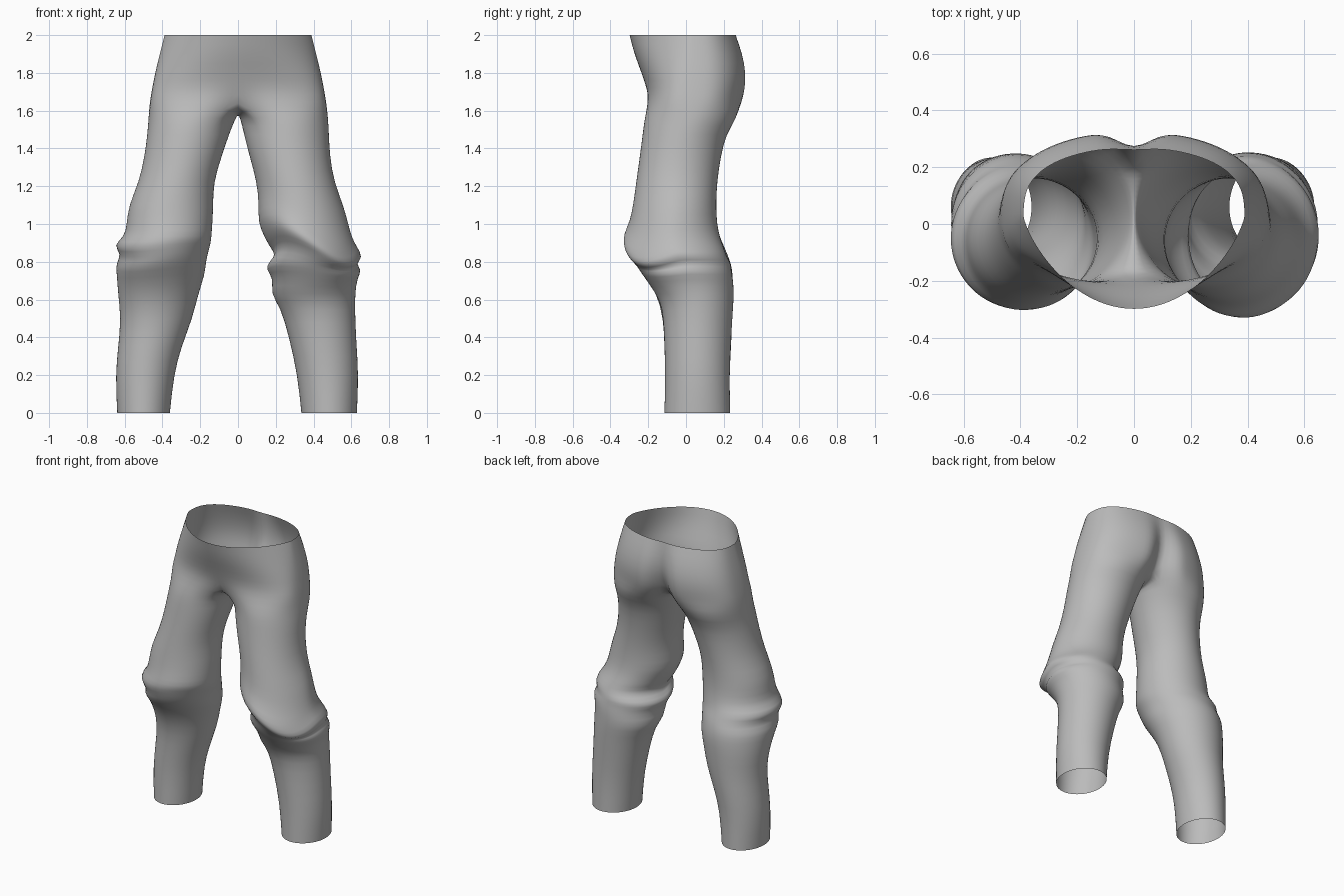
import bpy, bmesh
from math import sin, cos, pi, exp, radians

cube = bpy.data.objects.get("Cube")
if cube:
    bpy.data.objects.remove(cube)

OUTER, INNER = 24, 10        # segments around the outside and the inseam
SPREAD = radians(40)         # how far the outside wraps towards the inseam

# Hip sections: height, half width, front, back, front roundness, front dip, back cleft
HIPS = [
    (2.0, .39, -.30, .27, 1.5, 0, .01),
    (1.9, .415, -.275, .31, 1.2, 0, .04),
    (1.8, .44, -.235, .33, .9, 0, .07),
    (1.72, .455, -.21, .325, .75, 0, .1),
    (1.65, .468, -.215, .31, .65, .03, .13),
]

# Leg sections: height, inseam, outseam, front, back, slant of the front fold
LEFT_LEG = [
    (1.56, .012, .478, -.22, .27, 0),
    (1.48, .03, .482, -.23, .215, 0),
    (1.36, .06, .487, -.245, .185, 0),
    (1.22, .10, .51, -.265, .165, .02),
    (1.1, .11, .56, -.28, .16, .06),
    (1.0, .105, .585, -.30, .165, .1),
    (.93, .14, .605, -.335, .18, .12),
    (.88, .165, .63, -.33, .2, .12),
    (.83, .205, .665, -.3, .215, .1),
    (.79, .16, .62, -.265, .24, .06),
    (.76, .145, .66, -.25, .24, .04),
    (.71, .19, .63, -.215, .25, .02),
    (.63, .17, .622, -.16, .255, 0),
    (.56, .225, .62, -.125, .25, 0),
    (.4, .27, .625, -.115, .24, 0),
    (.2, .315, .64, -.11, .23, 0),
    (0, .335, .63, -.115, .235, 0),
]
RIGHT_LEG = [
    (1.56, .012, .475, -.22, .27, 0),
    (1.48, .045, .48, -.23, .215, 0),
    (1.36, .085, .495, -.24, .185, 0),
    (1.22, .13, .525, -.255, .165, 0),
    (1.1, .13, .58, -.27, .16, 0),
    (1.0, .135, .59, -.285, .165, 0),
    (.93, .14, .602, -.305, .18, 0),
    (.89, .145, .665, -.305, .2, .02),
    (.84, .16, .615, -.285, .22, .03),
    (.79, .17, .65, -.27, .24, .03),
    (.73, .175, .642, -.22, .25, .02),
    (.63, .21, .636, -.155, .25, 0),
    (.5, .24, .62, -.12, .245, 0),
    (.35, .3, .635, -.115, .24, 0),
    (.2, .34, .65, -.11, .23, 0),
    (0, .36, .64, -.115, .235, 0),
]


def hip_row(z, half, front, back, roundness, dip, cleft):
    """Half of the hip section, from front centre round to back centre."""
    mid = .03
    row = []
    for i in range(OUTER + 1):
        t = pi * i / OUTER
        x, c = half * sin(t), cos(t)
        if i in (0, OUTER):
            x = 0
        if c > 0:
            y = mid + (front - mid) * c ** roundness + dip * exp(-(x / .1) ** 2)
        else:
            y = mid + (back - mid) * (-c) ** .7 - cleft * exp(-(x / .06) ** 2)
        row.append((x, y, z))
    return row


def crotch_row(last):
    """Inseam points under the hips, from back centre to front centre."""
    (_, front, z), (_, back, _) = last[0], last[-1]
    row = []
    for k in range(1, INNER):
        u = k / INNER
        row.append((0, back + (front - back) * u, z - .07 * sin(pi * u)))
    return row


def leg_row(z, inner, outer, front, back, slant):
    """Closed oval section of one leg."""
    cx, rx = (inner + outer) / 2, (outer - inner) / 2
    cy, ry = (front + back) / 2, (back - front) / 2
    wrap = pi + 2 * SPREAD
    angles = [-SPREAD + wrap * i / OUTER for i in range(OUTER + 1)]
    angles += [angles[-1] + (2 * pi - wrap) * k / INNER for k in range(1, INNER)]
    return [(cx + rx * sin(a), cy - ry * cos(a),
             z - slant * max(0, cos(a)) * sin(a)) for a in angles]


def bridge(bm, upper, lower, closed):
    n = len(upper)
    for i in range(n if closed else n - 1):
        j = (i + 1) % n
        bm.faces.new((upper[i], upper[j], lower[j], lower[i]))


def add_side(bm, side, legs):
    def place(points):
        return [bm.verts.new((side * x, y, z)) for x, y, z in points]

    hips = [hip_row(*h) for h in HIPS]
    rows = [place(h) for h in hips]
    for upper, lower in zip(rows, rows[1:]):
        bridge(bm, upper, lower, False)
    # The last hip row plus the inseam becomes the top of the leg
    ring = rows[-1] + place(crotch_row(hips[-1]))
    for section in legs:
        lower = place(leg_row(*section))
        bridge(bm, ring, lower, True)
        ring = lower


# Both sides joined along the centre seam
bm = bmesh.new()
add_side(bm, 1, LEFT_LEG)
add_side(bm, -1, RIGHT_LEG)
bmesh.ops.remove_doubles(bm, verts=bm.verts[:], dist=.0005)
bmesh.ops.recalc_face_normals(bm, faces=bm.faces[:])
mesh = bpy.data.meshes.new("trousers")
bm.to_mesh(mesh)
bm.free()
trousers = bpy.data.objects.new("trousers", mesh)
bpy.context.collection.objects.link(trousers)

# Cloth colour
cloth = bpy.data.materials.new("grey cloth")
cloth.use_nodes = True
grey = (.5, .5, .5, 1)
cloth.diffuse_color = grey
cloth.node_tree.nodes["Principled BSDF"].inputs["Base Color"].default_value = grey
mesh.materials.append(cloth)

# Soft cloth surface
for face in mesh.polygons:
    face.use_smooth = True
smooth = trousers.modifiers.new("smooth cloth", 'SUBSURF')
smooth.levels = smooth.render_levels = 1
